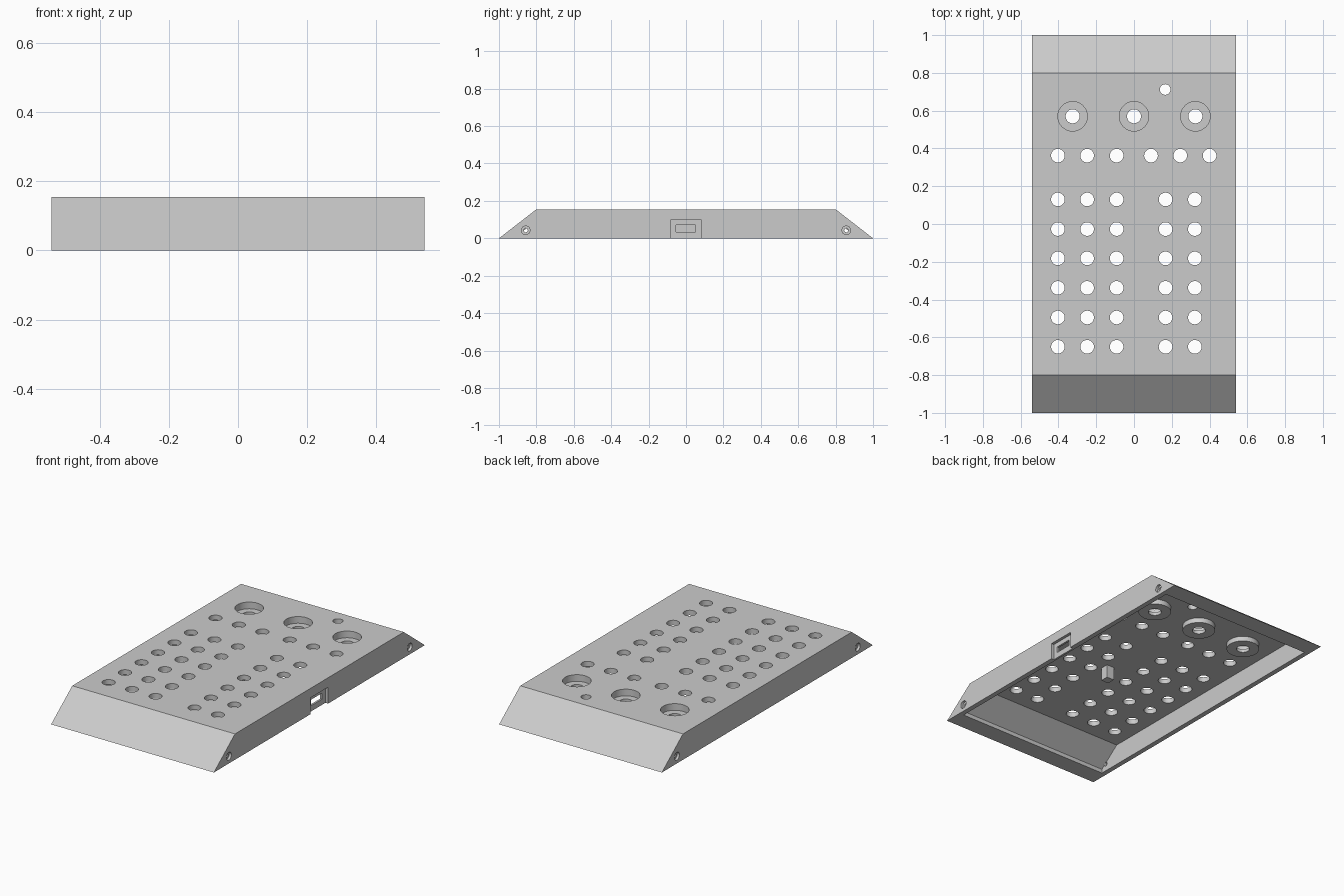
import bpy, bmesh, math
from mathutils import Matrix, Vector

if "Cube" in bpy.data.objects:
    bpy.data.objects.remove(bpy.data.objects["Cube"])

grey = bpy.data.materials.new("light_grey")
grey.diffuse_color = (0.6, 0.6, 0.6, 1)
grey.use_nodes = True
grey.node_tree.nodes["Principled BSDF"].inputs["Base Color"].default_value = grey.diffuse_color


def make(name, bm):
    bmesh.ops.recalc_face_normals(bm, faces=bm.faces)
    me = bpy.data.meshes.new(name)
    bm.to_mesh(me)
    bm.free()
    me.materials.append(grey)
    ob = bpy.data.objects.new(name, me)
    bpy.context.collection.objects.link(ob)
    return ob


def prism(bm, profile, half_width):
    """Extrude a (y, z) profile along x."""
    f = bm.faces.new([bm.verts.new((-half_width, y, z)) for y, z in profile])
    ext = bmesh.ops.extrude_face_region(bm, geom=[f])["geom"]
    verts = [v for v in ext if isinstance(v, bmesh.types.BMVert)]
    bmesh.ops.translate(bm, vec=(2 * half_width, 0, 0), verts=verts)


def box(bm, lo, hi):
    lo, hi = Vector(lo), Vector(hi)
    m = Matrix.Translation((lo + hi) / 2) @ Matrix.Diagonal((*(hi - lo), 1))
    bmesh.ops.create_cube(bm, size=1, matrix=m)


def cyl(bm, centre, r, depth, axis="Z", n=40):
    m = Matrix.Translation(centre)
    if axis == "X":
        m = m @ Matrix.Rotation(math.pi / 2, 4, "Y")
    bmesh.ops.create_cone(bm, cap_ends=True, segments=n, radius1=r, radius2=r,
                          depth=depth, matrix=m)


def boolean(target, tool, op):
    mod = target.modifiers.new("bool", "BOOLEAN")
    mod.operation, mod.solver, mod.object = op, "EXACT", tool
    bpy.context.view_layer.update()
    me = bpy.data.meshes.new_from_object(
        target.evaluated_get(bpy.context.evaluated_depsgraph_get()))
    target.modifiers.clear()
    target.data = me
    bpy.data.objects.remove(tool)


W, H, T = 0.54, 0.155, 0.03
CEIL = H - T
KNOBS = [(x, 0.57) for x in (-0.325, 0.0, 0.325)]

# Sloped-end housing, hollow and open underneath
bm = bmesh.new()
prism(bm, [(-1, 0), (1, 0), (0.8, H), (-0.8, H)], W)
housing = make("housing", bm)

bm = bmesh.new()
prism(bm, [(-0.89, -0.05), (0.89, -0.05), (0.89, 0.024), (0.76, CEIL),
           (-0.76, CEIL), (-0.89, 0.024)], W - T)
boolean(housing, make("cavity", bm), "DIFFERENCE")

# Knob cup bosses and support post under the lid
bm = bmesh.new()
for x, y in KNOBS:
    cyl(bm, (x, y, 0.117), 0.092, 0.044)
box(bm, (0.065, -0.15, 0.045), (0.115, -0.10, 0.14))
boolean(housing, make("bosses", bm), "UNION")

# Knob cups, button holes, screw countersinks and port recess
bm = bmesh.new()
for x, y in KNOBS:
    cyl(bm, (x, y, 0.165), 0.078, 0.10)
for x in (-0.403, -0.248, -0.092, 0.09, 0.245, 0.4):
    cyl(bm, (x, 0.362, H), 0.036, 0.15)
for x in (-0.403, -0.248, -0.092, 0.167, 0.322):
    for y in (0.13, -0.027, -0.182, -0.338, -0.495, -0.65):
        cyl(bm, (x, y, H), 0.036, 0.15)
cyl(bm, (0.165, 0.712, H), 0.028, 0.15)
for sx in (-1, 1):
    for sy in (-1, 1):
        cyl(bm, (sx * W, sy * 0.857, 0.043), 0.023, 0.03, "X", 24)
box(bm, (W - 0.018, -0.083, -0.02), (W + 0.02, 0.083, 0.098))
boolean(housing, make("recesses", bm), "DIFFERENCE")

# Through holes inside the cups, screws and port
bm = bmesh.new()
for x, y in KNOBS:
    cyl(bm, (x, y, 0.1), 0.037, 0.08)
for sx in (-1, 1):
    for sy in (-1, 1):
        cyl(bm, (sx * W, sy * 0.857, 0.043), 0.011, 0.07, "X", 24)
box(bm, (W - 0.06, -0.053, 0.034), (W + 0.02, 0.05, 0.07))
boolean(housing, make("through_holes", bm), "DIFFERENCE")

# Smooth hole walls, keep crisp edges
bpy.ops.object.select_all(action="DESELECT")
housing.select_set(True)
bpy.context.view_layer.objects.active = housing
bpy.ops.object.shade_smooth_by_angle(angle=math.radians(30))
